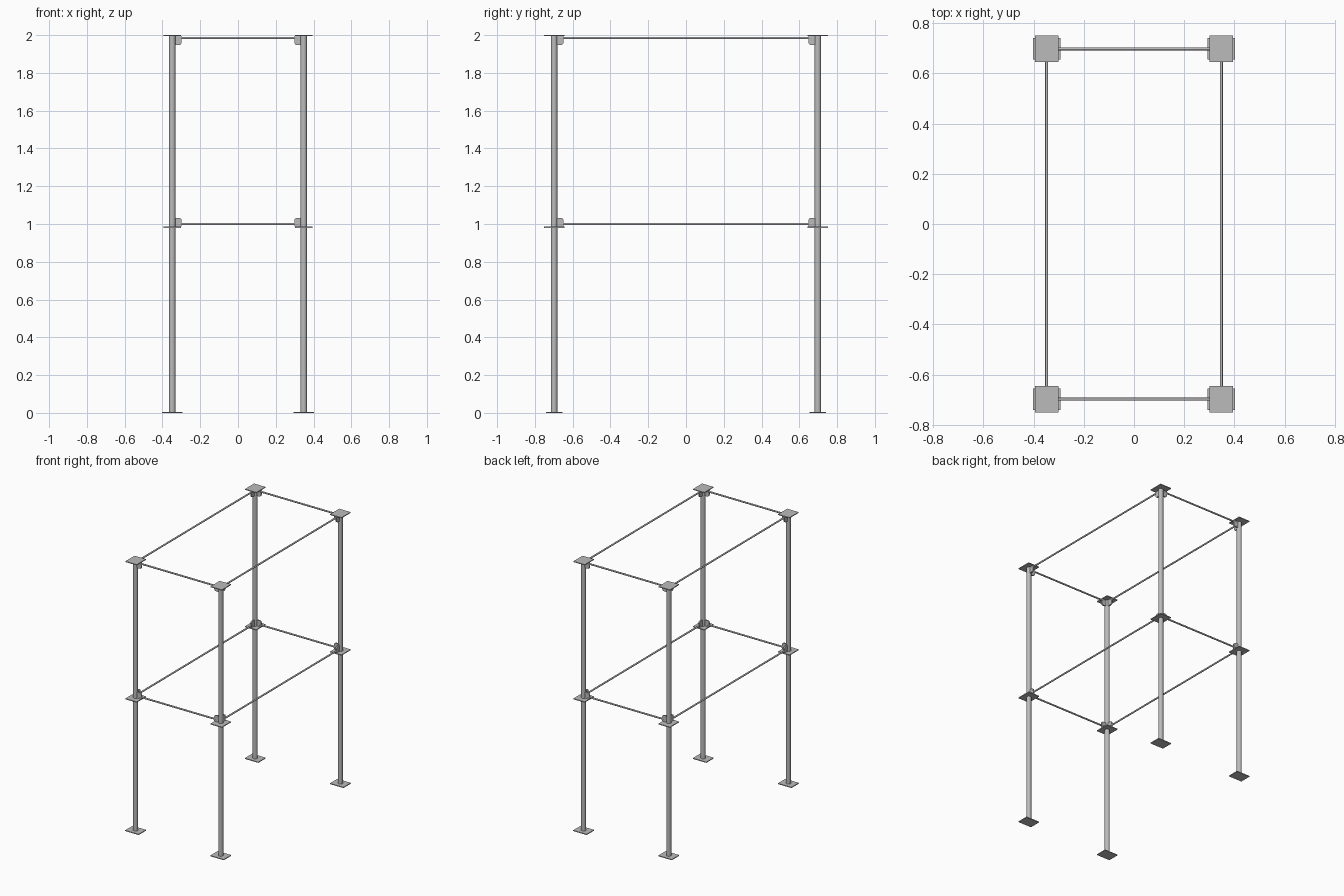
import bpy
import bmesh
from math import pi
from mathutils import Vector

cube = bpy.data.objects.get("Cube")
if cube:
    bpy.data.objects.remove(cube, do_unlink=True)

# Plain grey metal
steel = bpy.data.materials.new("grey_steel")
steel.use_nodes = True
GREY = (0.5, 0.5, 0.5, 1)
steel.diffuse_color = GREY
steel.node_tree.nodes["Principled BSDF"].inputs["Base Color"].default_value = GREY

HX, HY = 0.348, 0.698      # post centres
POST_R, ROD_R = 0.017, 0.006
LUG = 0.05                 # reach of a lug from the post centre
TOP, MID = 2.0, 0.986      # upper faces of the plates
THICK = 0.006


def finish(obj, name, smooth=False):
    obj.name = name
    obj.data.materials.append(steel)
    if smooth:
        bpy.ops.object.shade_smooth_by_angle(angle=pi / 5)
    return obj


def plate(name, x, y, top, sx, sy):
    bpy.ops.mesh.primitive_cube_add(size=1, location=(x, y, top - THICK / 2))
    obj = bpy.context.object
    obj.scale = (sx, sy, THICK)
    bpy.ops.object.transform_apply(location=False, rotation=False, scale=True)
    finish(obj, name)


def tube(name, a, b, radius, sides):
    a, b = Vector(a), Vector(b)
    bpy.ops.mesh.primitive_cylinder_add(
        vertices=sides, radius=radius, depth=(b - a).length, location=(a + b) / 2,
        rotation=(b - a).to_track_quat('Z', 'Y').to_euler())
    finish(bpy.context.object, name, True)


def lug(name, corner, out, up, height=0.046, half=0.005):
    """Thin upright tab with one rounded corner, reaching along out."""
    corner, out = Vector(corner), Vector(out)
    side = Vector((-out.y, out.x, 0)) * half
    rise = Vector((0, 0, up))
    bm = bmesh.new()
    outline = [(0.01, 0), (LUG, 0), (LUG, height), (0.01, height)]
    verts = [bm.verts.new(corner + out * u + rise * v - side) for u, v in outline]
    face = bm.faces.new(verts)
    bmesh.ops.bevel(bm, geom=[verts[2]], offset=0.014, segments=4,
                    affect='VERTICES', profile=0.5)
    face = bm.faces[:][0]
    new = bmesh.ops.extrude_face_region(bm, geom=[face])["geom"]
    bmesh.ops.translate(bm, vec=side * 2,
                        verts=[v for v in new if isinstance(v, bmesh.types.BMVert)])
    bmesh.ops.recalc_face_normals(bm, faces=bm.faces)
    mesh = bpy.data.meshes.new(name)
    bm.to_mesh(mesh)
    bm.free()
    obj = bpy.data.objects.new(name, mesh)
    bpy.context.collection.objects.link(obj)
    finish(obj, name)


# Posts with base, shelf and cap plates, and lugs facing the neighbouring posts
for sx, side in ((1, "left"), (-1, "right")):
    for sy, end in ((-1, "front"), (1, "back")):
        tag = f"{end}_{side}"
        x, y = sx * HX, sy * HY
        tube(f"post_{tag}", (x, y, 0.001), (x, y, TOP - 0.001), POST_R, 24)
        plate(f"base_plate_{tag}", x, y, THICK, 0.11, 0.086)
        plate(f"shelf_plate_{tag}", x, y, MID, 0.093, 0.107)
        plate(f"cap_plate_{tag}", x, y, TOP, 0.093, 0.107)
        for level, z, up in (("shelf", MID, 1), ("cap", TOP - THICK, -1)):
            lug(f"{level}_cross_lug_{tag}", (x, y, z), (-sx, 0, 0), up)
            lug(f"{level}_long_lug_{tag}", (x, y, z), (0, -sy, 0), up)

# Thin rods joining the posts at both levels
for level, z in (("shelf", 1.0), ("cap", 1.985)):
    for sy, end in ((-1, "front"), (1, "back")):
        tube(f"{level}_rod_{end}", (-HX + 0.03, sy * HY, z), (HX - 0.03, sy * HY, z), ROD_R, 12)
    for sx, side in ((1, "left"), (-1, "right")):
        tube(f"{level}_rod_{side}", (sx * HX, -HY + 0.03, z), (sx * HX, HY - 0.03, z), ROD_R, 12)
